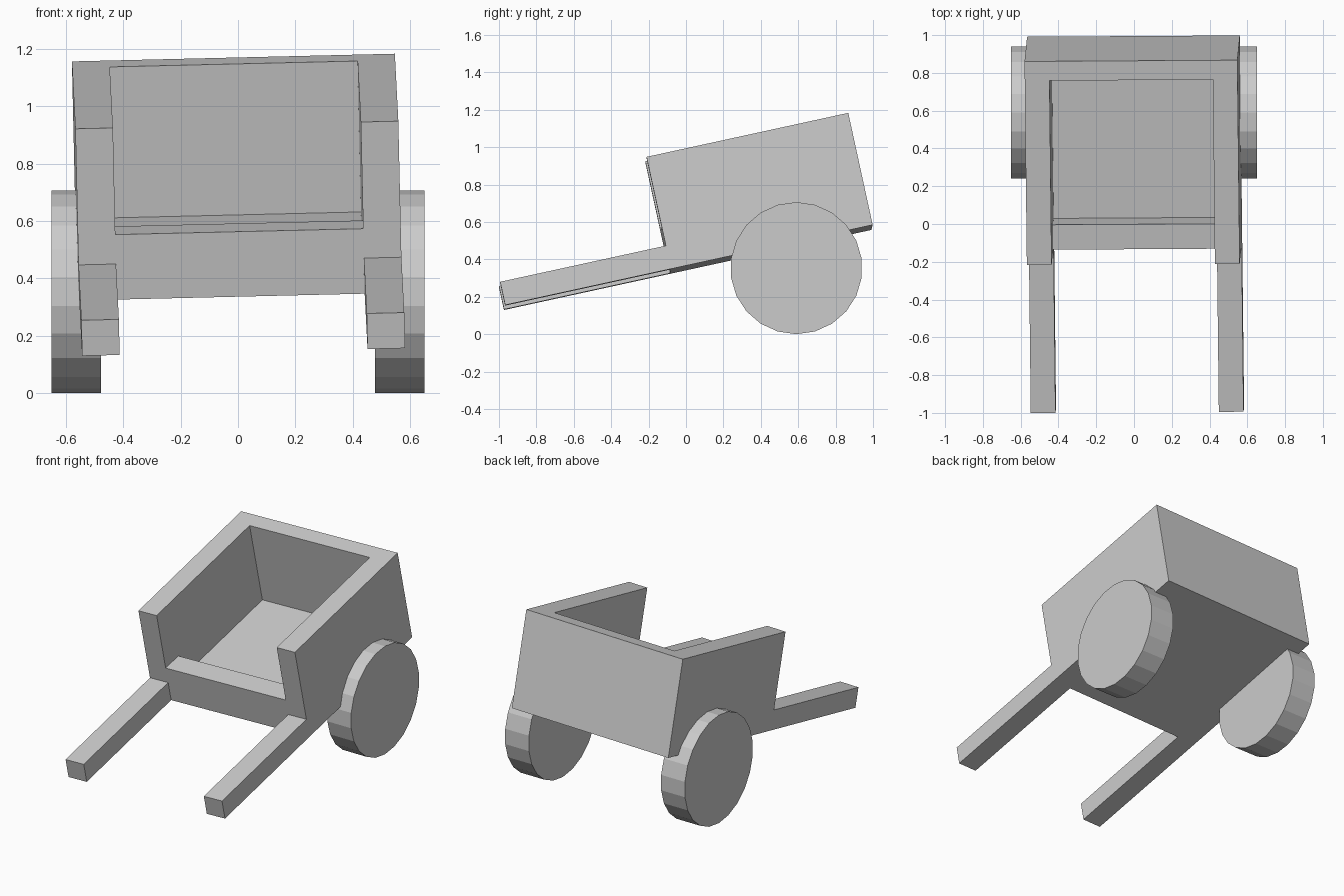
import bpy
from math import pi
from mathutils import Matrix, Vector

if "Cube" in bpy.data.objects:
    bpy.data.objects.remove(bpy.data.objects["Cube"])

# Tilted frame of the cart body: origin is under the handle tips
ey = Vector((-0.011, 0.977, 0.213)).normalized()
ex = ey.cross(Vector((-0.022, -0.213, 0.977))).normalized()
ez = ex.cross(ey)
tilt = Matrix((ex, ey, ez)).transposed().to_4x4()
tilt.translation = (0.0195, -0.97, 0.1425)

HALF, WALL = 0.5635, 0.131   # half width, side thickness
LENGTH, HEIGHT = 2.011, 0.613
FRONT = 0.907                # where the box begins behind the handles


def prism(name, profile, x0, x1, mirror=False):
    """Extrude a (y, z) profile from x0 to x1 in the tilted frame."""
    n = len(profile)
    verts = [(x, y, z) for x in (x0, x1) for y, z in profile]
    faces = [tuple(reversed(range(n))), tuple(range(n, 2 * n))]
    faces += [(i, (i + 1) % n, n + (i + 1) % n, n + i) for i in range(n)]
    mesh = bpy.data.meshes.new(name)
    mesh.from_pydata(verts, [], faces)
    ob = bpy.data.objects.new(name, mesh)
    bpy.context.collection.objects.link(ob)
    ob.matrix_world = tilt
    if mirror:
        ob.modifiers.new("Mirror", 'MIRROR')
    return ob


def rect(y0, y1, z0, z1):
    return [(y0, z0), (y1, z0), (y1, z1), (y0, z1)]


# Side walls, each cut in one piece with its handle
prism("side_wall_with_handle",
      [(0, 0), (LENGTH, 0), (LENGTH, HEIGHT), (FRONT, HEIGHT),
       (FRONT, 0.127), (0, 0.127)], HALF - WALL, HALF, mirror=True)

# Floor and end boards between the side walls
inner = HALF - WALL
prism("front_board", rect(FRONT, FRONT + 0.135, 0, 0.232), -inner, inner)
prism("floor", rect(FRONT + 0.135, LENGTH - 0.105, 0, 0.074), -inner, inner)
prism("back_board", rect(LENGTH - 0.105, LENGTH, 0, HEIGHT), -inner, inner)

# Upright wheels
for name, s in (("left_wheel", -1), ("right_wheel", 1)):
    bpy.ops.mesh.primitive_cylinder_add(
        vertices=22, radius=0.353, depth=0.172,
        location=(s * 0.564, 0.59, 0.353))
    wheel = bpy.context.object
    wheel.name = name
    # stand the disc up with a rim corner touching the ground
    wheel.matrix_world = (Matrix.Translation((s * 0.564, 0.59, 0.353))
                          @ Matrix.Rotation(pi / 2, 4, 'Y')
                          @ Matrix.Rotation(pi / 2, 4, 'Z'))
    # first corner of the cylinder lies on local +y: turn it to world z
